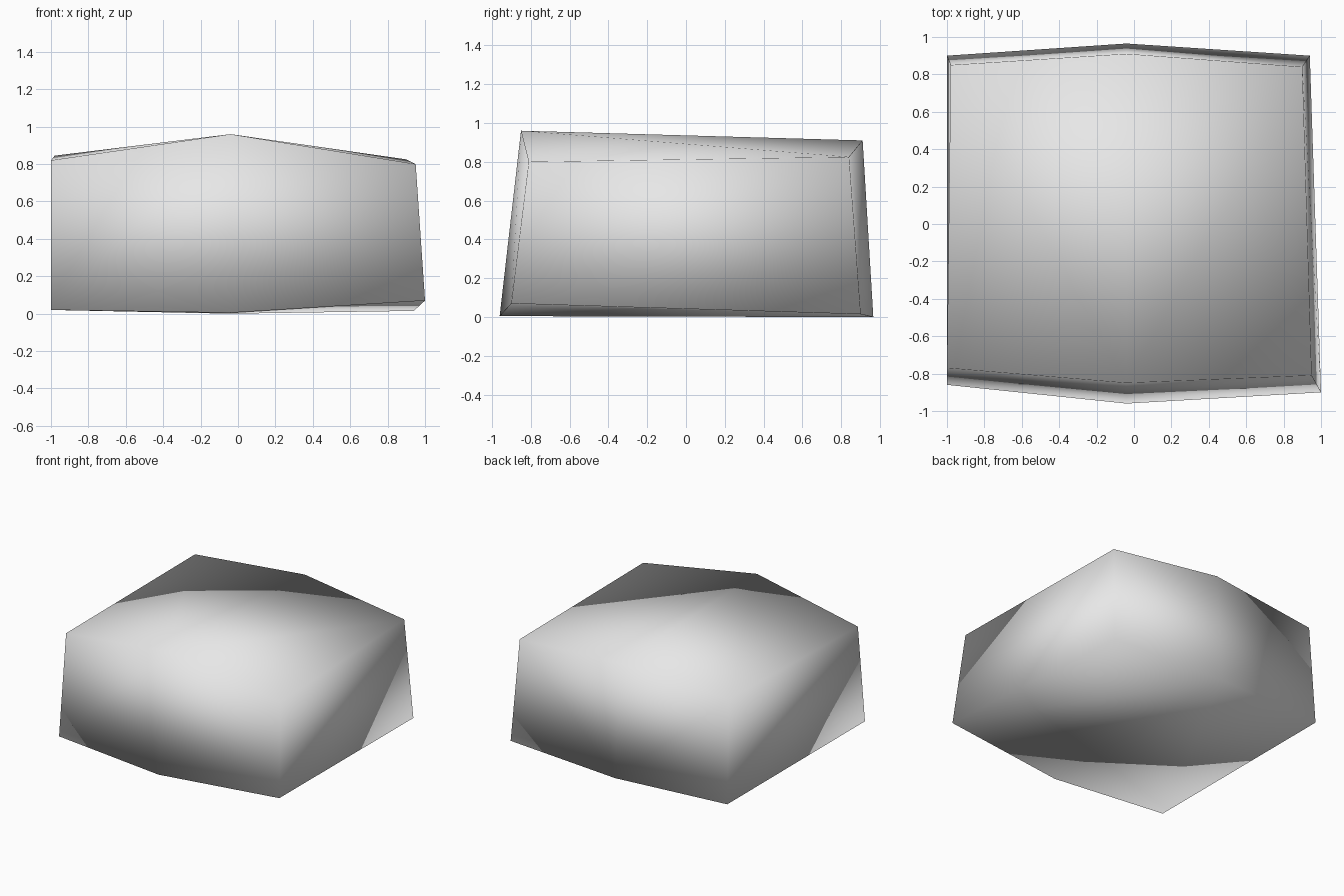
import bpy
import bmesh

cube = bpy.data.objects.get("Cube")
if cube:
    bpy.data.objects.remove(cube, do_unlink=True)

# Single stone grey
stone = bpy.data.materials.new("stone_grey")
stone.use_nodes = True
grey = (0.8, 0.8, 0.8, 1)
stone.diffuse_color = grey
stone.node_tree.nodes["Principled BSDF"].inputs["Base Color"].default_value = grey

# Three four-cornered sections along x: front bottom, front top, back top, back bottom
sections = [
    [(-1.0, -0.86, 0.02), (-1.0, -0.77, 0.82), (-0.98, 0.85, 0.845), (-1.0, 0.90, 0.02)],
    [(-0.04, -0.96, 0.005), (-0.04, -0.85, 0.96), (-0.04, 0.91, 0.91), (-0.04, 0.965, 0.0)],
    [(1.0, -0.90, 0.07), (0.95, -0.81, 0.80), (0.90, 0.84, 0.825), (0.94, 0.90, 0.015)],
]

bm = bmesh.new()
rings = [[bm.verts.new(p) for p in section] for section in sections]

# Skin between neighbouring sections, split along the ridges of the block
middle = rings[1]
for end in (rings[0], rings[2]):
    for k in range(4):
        n = (k + 1) % 4
        if k % 2:
            bm.faces.new((middle[k], middle[n], end[n]))
            bm.faces.new((middle[k], end[n], end[k]))
        else:
            bm.faces.new((middle[n], end[n], end[k]))
            bm.faces.new((middle[n], end[k], middle[k]))

# End caps
for end in (rings[0], rings[2]):
    bm.faces.new(end)

bmesh.ops.recalc_face_normals(bm, faces=bm.faces)
for face in bm.faces:
    face.smooth = True

mesh = bpy.data.meshes.new("stone_block")
bm.to_mesh(mesh)
bm.free()
mesh.materials.append(stone)
block = bpy.data.objects.new("stone_block", mesh)
bpy.context.collection.objects.link(block)
